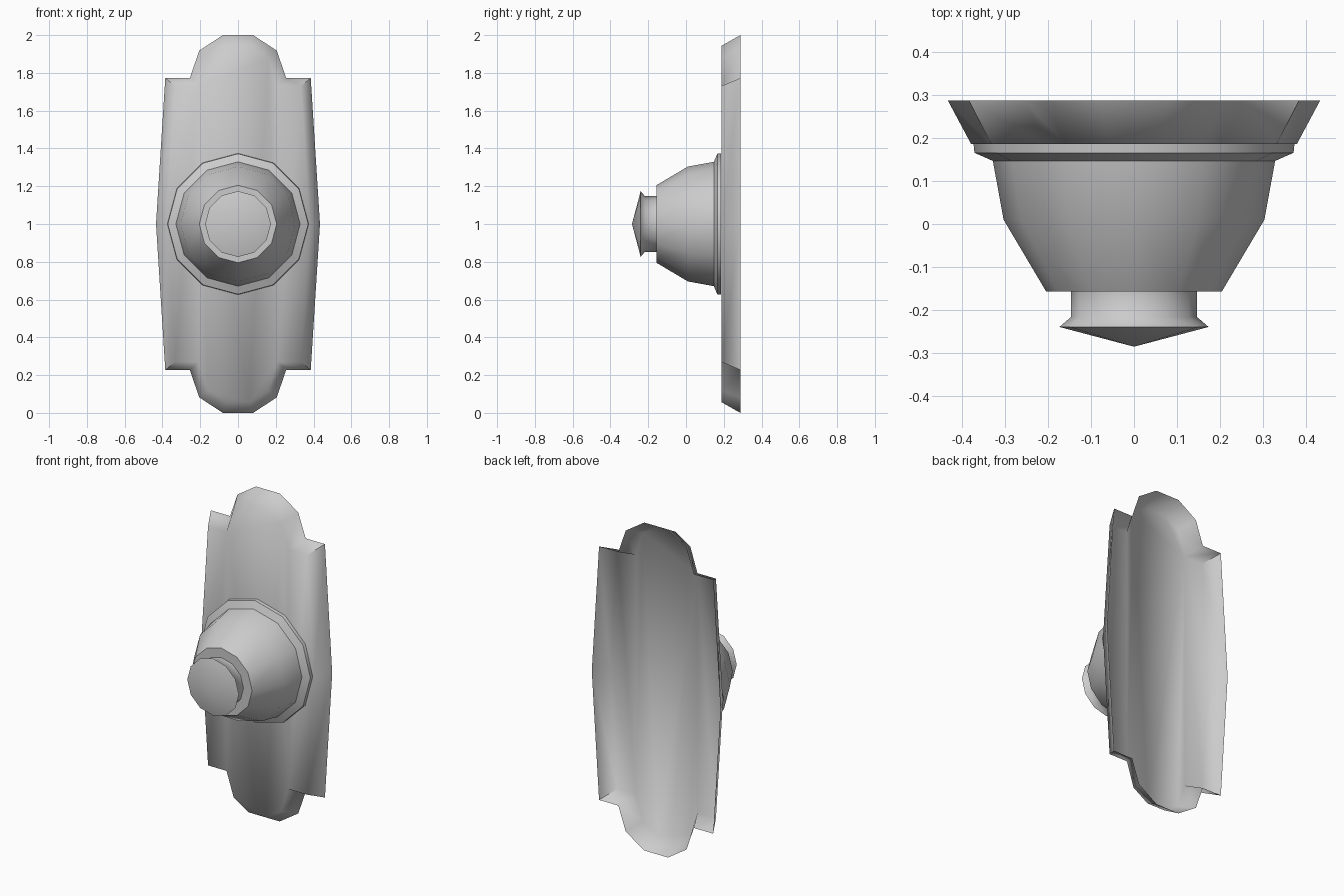
import bpy, bmesh, math
from mathutils import Vector

if "Cube" in bpy.data.objects:
    bpy.data.objects.remove(bpy.data.objects["Cube"])


def finish(name, bm, angle):
    me = bpy.data.meshes.new(name)
    bm.to_mesh(me)
    bm.free()
    ob = bpy.data.objects.new(name, me)
    bpy.context.collection.objects.link(ob)
    bpy.ops.object.select_all(action='DESELECT')
    bpy.context.view_layer.objects.active = ob
    ob.select_set(True)
    bpy.ops.object.shade_smooth_by_angle(angle=math.radians(angle))
    return ob


def full_outline(quarter):
    """Mirror a quarter outline (x, height above centre) into a closed loop."""
    right = quarter + [(x, -z) for x, z in reversed(quarter[:-1])]
    return right + [(-x, z) for x, z in reversed(right)]


def lathe(name, profile, sides=12):
    """Revolve (radius, y) points about the y axis at z = 1."""
    bm = bmesh.new()
    rings = []
    for r, y in profile:
        if r == 0:
            rings.append([bm.verts.new((0, y, 1))] * sides)
        else:
            rings.append([bm.verts.new((r * math.sin(2 * math.pi * i / sides), y,
                                        1 + r * math.cos(2 * math.pi * i / sides)))
                          for i in range(sides)])
    for a, b in zip(rings, rings[1:]):
        for i in range(sides):
            j = (i + 1) % sides
            quad = list(dict.fromkeys((a[i], a[j], b[j], b[i])))
            bm.faces.new(quad)
    bmesh.ops.recalc_face_normals(bm, faces=bm.faces)
    # outward normals: the frontmost face must face -y
    front = min(bm.faces, key=lambda f: f.calc_center_median().y)
    if front.normal.y > 0:
        bmesh.ops.reverse_faces(bm, faces=bm.faces)
    return finish(name, bm, 50)


# Wall plate: open-backed shell, sloping sides, stepped outline
back = full_outline([(0.08, 1.0), (0.205, 0.918), (0.255, 0.773), (0.385, 0.773), (0.434, 0)])
front = full_outline([(0.06, 0.943), (0.16, 0.88), (0.208, 0.73), (0.333, 0.73), (0.38, 0)])
bm = bmesh.new()
vb = [bm.verts.new((x, 0.288, 1 + z)) for x, z in back]
vf = [bm.verts.new((x, 0.187, 1 + z)) for x, z in front]
n = len(vb)
for i in range(n):
    j = (i + 1) % n
    bm.faces.new((vb[i], vb[j], vf[j], vf[i]))
face = bm.faces.new(vf)
bmesh.ops.recalc_face_normals(bm, faces=bm.faces)
if face.normal.y > 0:
    bmesh.ops.reverse_faces(bm, faces=bm.faces)
# split the front into columns along the neck
for x in (-0.208, 0.208):
    faces = [f for f in bm.faces if all(abs(v.co.y - 0.187) < 1e-4 for v in f.verts)]
    geom = faces + list({e for f in faces for e in f.edges}) + list({v for f in faces for v in f.verts})
    bmesh.ops.bisect_plane(bm, geom=geom, dist=1e-4, plane_co=Vector((x, 0, 0)), plane_no=Vector((1, 0, 0)))
finish("wall_plate", bm, 70)

# Bell-shaped housing with a flange on the plate
lathe("bell_housing", [(0.374, 0.186), (0.372, 0.166), (0.329, 0.147),
                       (0.304, 0.01), (0.205, -0.157), (0.14, -0.157)])

# Push button: stem, flared lip and low cone
lathe("push_button", [(0.147, -0.157), (0.147, -0.217), (0.174, -0.24), (0, -0.286)])
